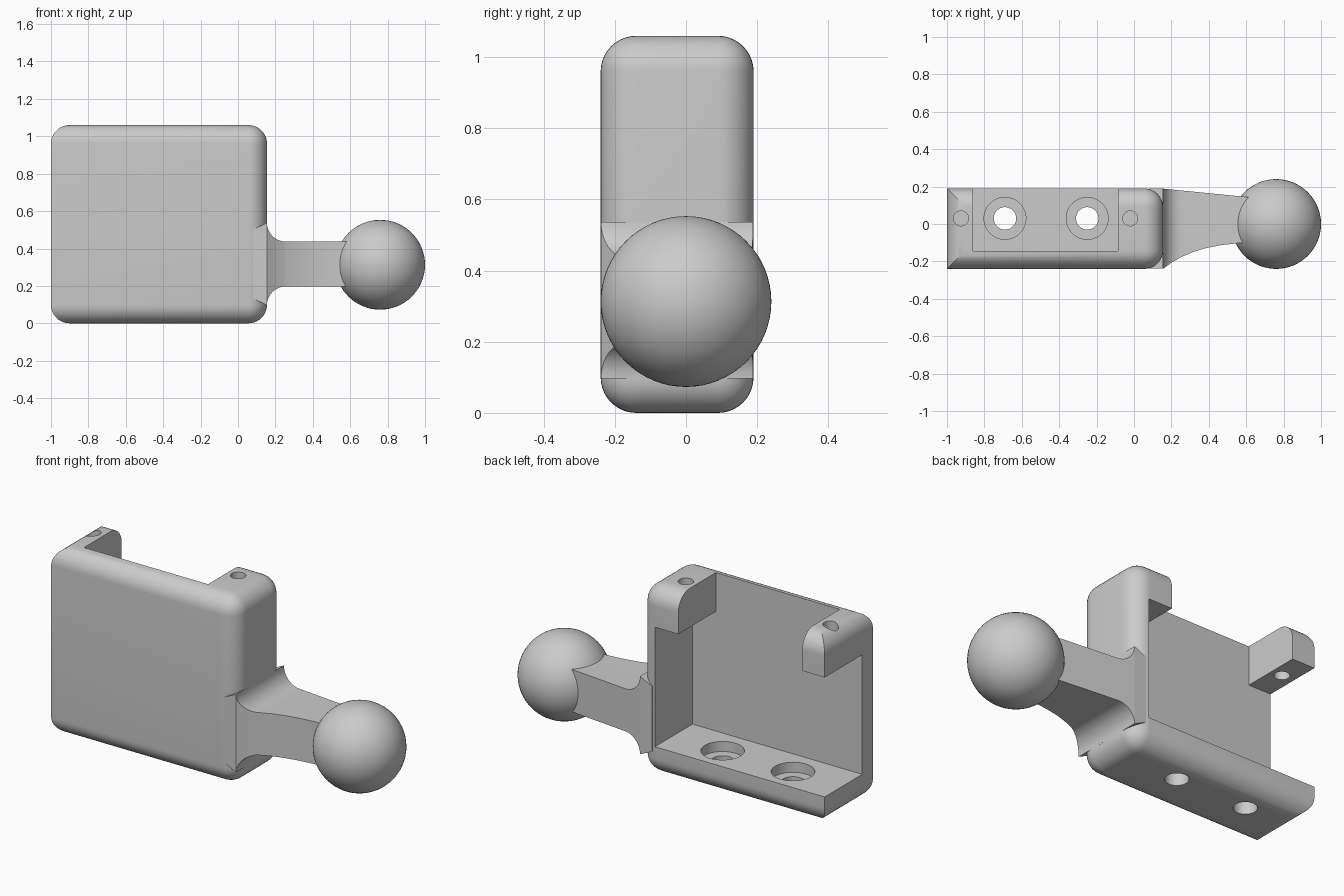
import bpy, bmesh, math
from mathutils import Matrix, Vector

if "Cube" in bpy.data.objects:
    bpy.data.objects.remove(bpy.data.objects["Cube"])

grey = bpy.data.materials.new("light_grey")
grey.use_nodes = True
grey.diffuse_color = (0.6, 0.6, 0.6, 1)
grey.node_tree.nodes["Principled BSDF"].inputs["Base Color"].default_value = (0.6, 0.6, 0.6, 1)


def finish(name, bm):
    bmesh.ops.recalc_face_normals(bm, faces=bm.faces)
    mesh = bpy.data.meshes.new(name)
    bm.to_mesh(mesh)
    bm.free()
    mesh.materials.append(grey)
    ob = bpy.data.objects.new(name, mesh)
    bpy.context.collection.objects.link(ob)
    return ob


def box_mesh(lo, hi):
    lo, hi = Vector(lo), Vector(hi)
    bm = bmesh.new()
    bmesh.ops.create_cube(bm, size=1, matrix=Matrix.Translation((lo + hi) / 2)
                          @ Matrix.Diagonal((hi - lo).to_4d()))
    return bm


def rod(name, x, y, z0, z1, r):
    bm = bmesh.new()
    bmesh.ops.create_cone(bm, cap_ends=True, segments=48, radius1=r, radius2=r, depth=z1 - z0,
                          matrix=Matrix.Translation((x, y, (z0 + z1) / 2)))
    return finish(name, bm)


def prism(name, points, depth):
    """Extrude a closed outline of 3D points along a vector."""
    bm = bmesh.new()
    face = bm.faces.new([bm.verts.new(p) for p in points])
    out = bmesh.ops.extrude_face_region(bm, geom=[face])
    bmesh.ops.translate(bm, vec=depth, verts=[v for v in out["geom"] if isinstance(v, bmesh.types.BMVert)])
    return finish(name, bm)


def combine(ob, other, operation):
    """Apply a boolean and discard the helper."""
    mod = ob.modifiers.new(operation.lower(), 'BOOLEAN')
    mod.operation, mod.object, mod.solver = operation, other, 'EXACT'
    bpy.context.view_layer.update()
    graph = bpy.context.evaluated_depsgraph_get()
    mesh = bpy.data.meshes.new_from_object(ob.evaluated_get(graph))
    ob.modifiers.clear()
    ob.data = mesh
    bpy.data.objects.remove(other)


def smooth(ob):
    bpy.ops.object.select_all(action='DESELECT')
    ob.select_set(True)
    bpy.context.view_layer.objects.active = ob
    bpy.ops.object.shade_smooth_by_angle(angle=math.radians(30))


# Housing: rounded block whose open end keeps sharp upright edges
FRONT, BACK, END, TOP = -0.24, 0.19, 0.155, 1.06
FLOOR = 0.165
bm = box_mesh((-1, FRONT, 0), (END, BACK, TOP))
rounded = [e for e in bm.edges
           if not all(v.co.x < -0.9 for v in e.verts) or abs(e.verts[0].co.z - e.verts[1].co.z) < 0.1]
bmesh.ops.bevel(bm, geom=rounded, offset=0.1, segments=10, profile=0.5, affect='EDGES')
housing = finish("housing", bm)

# Pocket between the tabs, and the wider slot below them
combine(housing, finish("pocket_cutter", box_mesh((-0.86, -0.145, FLOOR), (-0.085, 0.5, 1.5))), 'DIFFERENCE')
combine(housing, finish("slot_cutter", box_mesh((-1.5, -0.145, FLOOR), (0.061, 0.5, 0.84))), 'DIFFERENCE')

# Counterbored floor holes and tab holes
for x in (-0.69, -0.25):
    combine(housing, rod("hole_cutter", x, 0.03, -0.1, 0.3, 0.06), 'DIFFERENCE')
    combine(housing, rod("counterbore_cutter", x, 0.03, 0.108, 0.3, 0.112), 'DIFFERENCE')
for x in (-0.925, -0.02):
    combine(housing, rod("tab_hole_cutter", x, 0.03, 0.7, 1.3, 0.04), 'DIFFERENCE')
smooth(housing)

# Arm: side profile with fillets, trimmed by the flared plan outline
MID, HALF, R = 0.317, 0.12, 0.1
upper = [(0.08, HALF + 0.065)]
for i in range(11):
    a = math.pi / 2 * i / 10
    upper.append((END + R - R * math.cos(a), HALF + R - R * math.sin(a)))
upper.append((0.65, HALF))
side = upper + [(x, -h) for x, h in reversed(upper)]
arm = prism("arm", [(x, -0.5, MID + h) for x, h in side], (0, 1, 0))
plan = [(0.08, -0.239), (0.155, -0.239), (0.2, -0.207), (0.25, -0.178), (0.31, -0.152),
        (0.38, -0.13), (0.46, -0.114), (0.55, -0.103), (0.65, -0.098),
        (0.65, 0.14), (0.155, 0.189), (0.08, 0.189)]
combine(arm, prism("plan_trim", [(x, y, -0.2) for x, y in plan], (0, 0, 1)), 'INTERSECT')
smooth(arm)

# Ball on the end of the arm
bm = bmesh.new()
bmesh.ops.create_uvsphere(bm, u_segments=64, v_segments=32, radius=0.24,
                          matrix=Matrix.Translation((0.76, 0, 0.313)))
smooth(finish("ball", bm))
